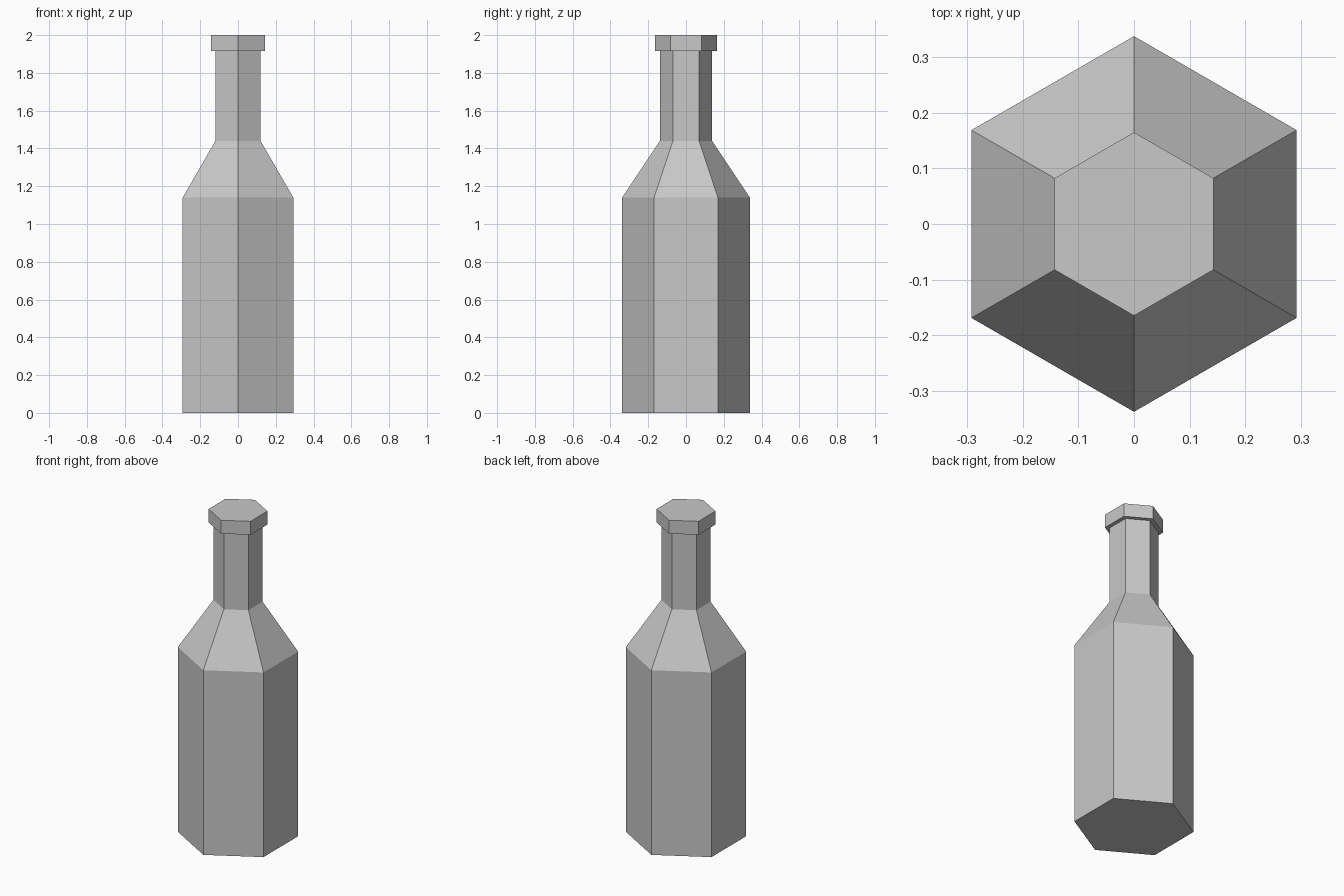
import bpy
import bmesh
from math import cos, sin, tau

SIDES = 6

cube = bpy.data.objects.get("Cube")
if cube:
    bpy.data.objects.remove(cube, do_unlink=True)

# Plain grey material
grey = bpy.data.materials.new("plain_grey")
grey.use_nodes = True
colour = (0.58, 0.58, 0.58, 1)
grey.diffuse_color = colour
grey.node_tree.nodes["Principled BSDF"].inputs["Base Color"].default_value = colour


def lathe(name, profile):
    """Turn a (radius, height) profile into a capped six-sided solid."""
    bm = bmesh.new()
    rings = []
    for radius, z in profile:
        # A corner points to the front and to the back
        angles = [tau * (i / SIDES + 0.25) for i in range(SIDES)]
        rings.append([bm.verts.new((radius * cos(a), radius * sin(a), z)) for a in angles])
    for low, high in zip(rings, rings[1:]):
        for i in range(SIDES):
            j = (i + 1) % SIDES
            bm.faces.new((low[i], low[j], high[j], high[i]))
    bm.faces.new(rings[0][::-1])
    bm.faces.new(rings[-1])
    bmesh.ops.recalc_face_normals(bm, faces=bm.faces)
    mesh = bpy.data.meshes.new(name)
    bm.to_mesh(mesh)
    bm.free()
    mesh.materials.append(grey)
    obj = bpy.data.objects.new(name, mesh)
    bpy.context.collection.objects.link(obj)
    return obj


# Base, shoulder, neck and stepped lip in one closed outline
lathe("bottle", [
    (0.338, 0), (0.338, 1.14),
    (0.138, 1.44), (0.138, 1.917),
    (0.165, 1.917), (0.165, 2),
])
